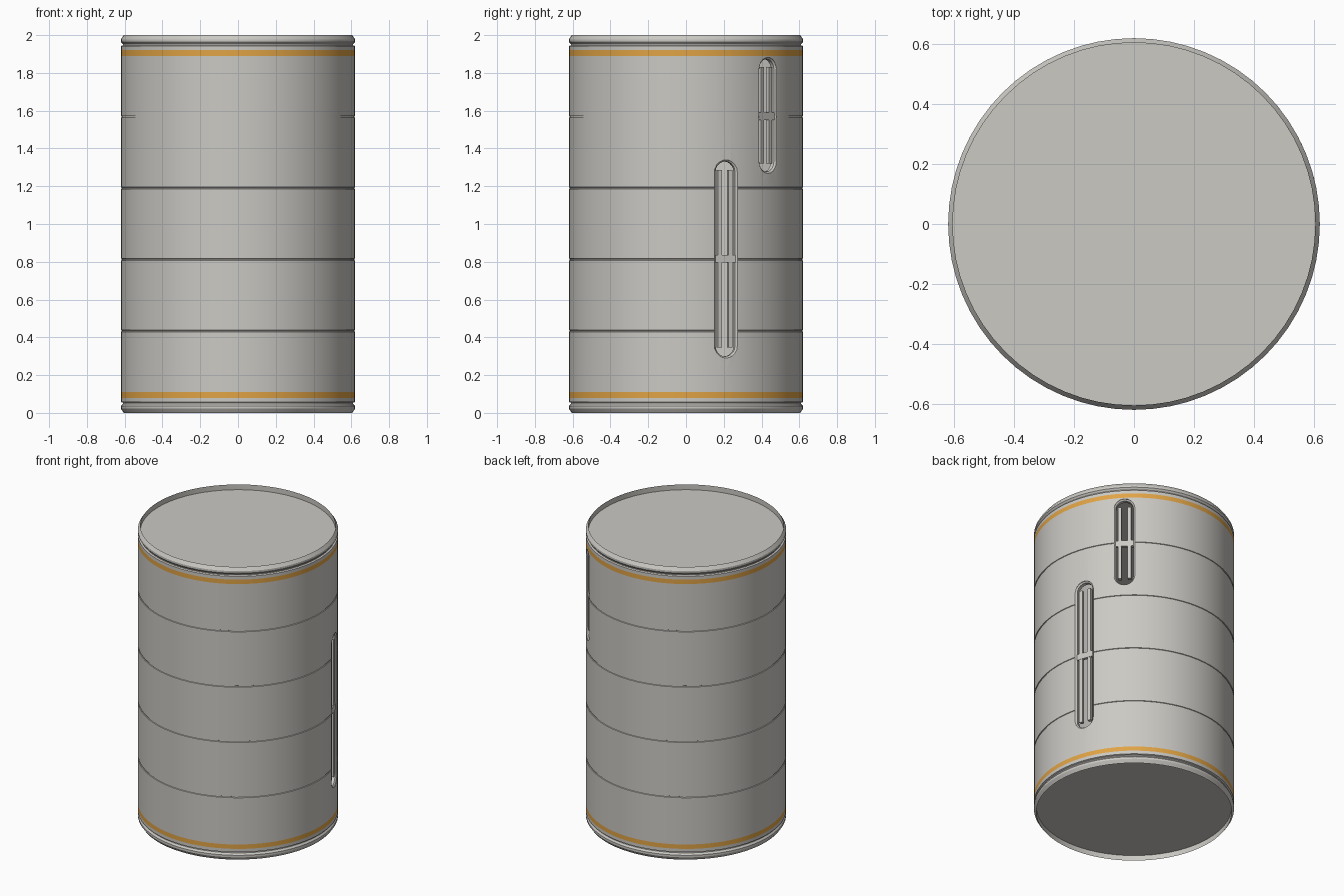
import bpy, bmesh, math
from mathutils import Matrix, Vector

cube = bpy.data.objects.get("Cube")
if cube:
    bpy.data.objects.remove(cube, do_unlink=True)

SEGMENTS = 64
R_OUT, R_IN = 0.62, 0.605


def material(name, color):
    m = bpy.data.materials.new(name)
    m.use_nodes = True
    m.diffuse_color = color
    m.node_tree.nodes["Principled BSDF"].inputs["Base Color"].default_value = color
    return m


GREY = material("warm_grey", (0.60, 0.585, 0.55, 1))
ORANGE = material("orange_band", (0.75, 0.37, 0.06, 1))


def add_object(name, bm):
    bmesh.ops.recalc_face_normals(bm, faces=bm.faces)
    mesh = bpy.data.meshes.new(name)
    bm.to_mesh(mesh)
    bm.free()
    mesh.materials.append(GREY)
    obj = bpy.data.objects.new(name, mesh)
    bpy.context.collection.objects.link(obj)
    return obj


def smooth(obj):
    bpy.ops.object.select_all(action="DESELECT")
    obj.select_set(True)
    bpy.context.view_layer.objects.active = obj
    bpy.ops.object.shade_smooth_by_angle(angle=math.radians(25))


def lathe(name, profile):
    """Spin a closed (radius, z) profile into a tube."""
    bm = bmesh.new()
    rings = []
    for i in range(SEGMENTS):
        a = math.tau * i / SEGMENTS
        rings.append([bm.verts.new((r * math.cos(a), r * math.sin(a), z)) for r, z in profile])
    n = len(profile)
    for i, ring in enumerate(rings):
        nxt = rings[(i + 1) % SEGMENTS]
        for j in range(n):
            k = (j + 1) % n
            bm.faces.new((ring[j], nxt[j], nxt[k], ring[k]))
    return add_object(name, bm)


def placement(angle, z):
    """Local x points outward, local y runs around the wall."""
    return Matrix.Translation((0, 0, z)) @ Matrix.Rotation(math.radians(angle), 4, "Z")


def stadium(width, height, steps=10):
    r, straight = width / 2, height / 2 - width / 2
    pts = []
    for side, start in ((1, 0), (-1, math.pi)):
        for i in range(steps + 1):
            a = start + math.pi * i / steps
            pts.append((r * math.cos(a), r * math.sin(a) + side * straight))
    return pts


def box(name, size, center, matrix):
    bm = bmesh.new()
    bmesh.ops.create_cube(bm, size=1, matrix=matrix @ Matrix.Translation(center) @ Matrix.Diagonal((*size, 1)))
    return add_object(name, bm)


# Wall profile: rolled rims, seam grooves and band edges, mirrored at mid height
rim = [(R_IN, 0), (0.62, 0.022), (0.62, 0.036), (0.61, 0.048), (0.61, 0.054), (R_OUT, 0.058)]
band = [(R_OUT, 0.08), (R_OUT, 0.11)]
lower = rim + band
outer = list(lower)
for z in (0.434, 0.812, 1.19, 1.568):
    outer += [(R_OUT, z - 0.005), (0.616, z - 0.003), (0.616, z + 0.003), (R_OUT, z + 0.005)]
outer += [(r, 2 - z) for r, z in reversed(lower)]
body = lathe("tank_wall", outer)
body.data.materials.append(ORANGE)

# Slots: angle around the wall, centre height, total height, bar height, crossbar height
WIDTH = 0.127
slots = {
    "long": (20, 0.815, 1.05, 0.94, 0.815),
    "short": (44.5, 1.575, 0.615, 0.51, 1.57),
}
for name, (angle, z, height, bar, cross) in slots.items():
    place = placement(angle, z)

    # Cut the opening through the wall
    bm = bmesh.new()
    ends = [[bm.verts.new(place @ Vector((x, y, h))) for y, h in stadium(WIDTH, height)] for x in (0.5, 0.7)]
    n = len(ends[0])
    for ring in ends:
        bm.faces.new(ring)
    for i in range(n):
        k = (i + 1) % n
        bm.faces.new((ends[0][i], ends[0][k], ends[1][k], ends[1][i]))
    cutter = add_object(name + "_slot_cutter", bm)
    cutter.hide_render = True
    mod = body.modifiers.new("slot", "BOOLEAN")
    mod.operation, mod.solver, mod.object = "DIFFERENCE", "EXACT", cutter
    bpy.context.view_layer.update()
    cut = bpy.data.meshes.new_from_object(body.evaluated_get(bpy.context.evaluated_depsgraph_get()))
    body.modifiers.clear()
    body.data = cut
    bpy.data.objects.remove(cutter, do_unlink=True)

    # Frame lining the opening
    bm = bmesh.new()
    loops = []
    for x, inset in ((0.585, 0), (0.617, 0), (0.608, 0.02), (0.585, 0.02)):
        loops.append([bm.verts.new(place @ Vector((x, y, h)))
                      for y, h in stadium(WIDTH + 0.002 - inset, height + 0.002 - inset)])
    for j in range(4):
        a, b = loops[j], loops[(j + 1) % 4]
        for i in range(n):
            k = (i + 1) % n
            bm.faces.new((a[i], a[k], b[k], b[i]))
    smooth(add_object(name + "_slot_frame", bm))

    # Two upright bars held by a crossbar
    for side, label in ((-1, "a"), (1, "b")):
        box(f"{name}_slot_bar_{label}", (0.022, 0.022, bar), (0.597, side * 0.03, 0), place)
    box(name + "_slot_crossbar", (0.02, WIDTH, 0.04), (0.6, 0, cross - z), place)

# Paint the two bands by height
for p in body.data.polygons:
    h = min(p.center.z, 2 - p.center.z)
    outside = Vector(p.center[:2]).length > 0.615
    p.material_index = 1 if 0.08 < h < 0.11 and outside else 0
smooth(body)

# Recessed end plates
for name, z in (("top_plate", 1.96), ("bottom_plate", 0.04)):
    bm = bmesh.new()
    bmesh.ops.create_cone(bm, cap_ends=True, segments=SEGMENTS, radius1=0.607, radius2=0.607,
                          depth=0.008, matrix=Matrix.Translation((0, 0, z)))
    smooth(add_object(name, bm))
